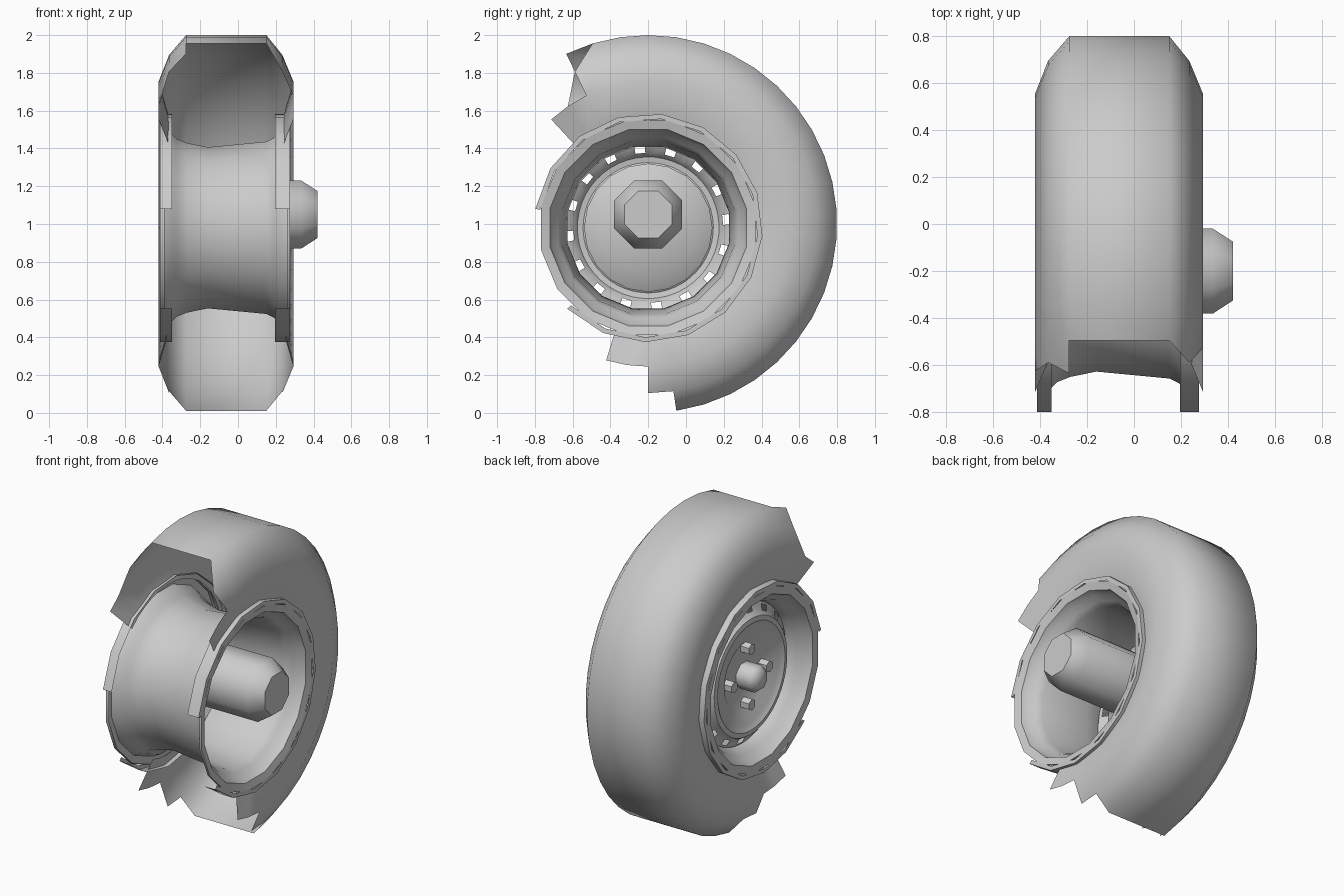
import bpy, bmesh, math
from math import sin, cos, radians

cube = bpy.data.objects.get("Cube")
if cube:
    bpy.data.objects.remove(cube, do_unlink=True)

grey = bpy.data.materials.new("plain_grey")
grey.use_nodes = True
GREY = (0.6, 0.6, 0.6, 1)
grey.diffuse_color = GREY
grey.node_tree.nodes["Principled BSDF"].inputs["Base Color"].default_value = GREY

CY = -0.2            # wheel axis in y
TYRE_Z, RIM_Z, AXLE_Z = 1.0, 0.98, 1.05


def point(x, r, a, cz, cy=CY):
    """Point at angle a, measured from the top towards the front."""
    return (x, cy - r * sin(a), cz + r * cos(a))


def finish(name, bm, smooth):
    bmesh.ops.remove_doubles(bm, verts=bm.verts, dist=0.0005)
    loose = [v for v in bm.verts if not v.link_faces]
    bmesh.ops.delete(bm, geom=loose, context='VERTS')
    bmesh.ops.recalc_face_normals(bm, faces=bm.faces)
    me = bpy.data.meshes.new(name)
    bm.to_mesh(me)
    bm.free()
    me.materials.append(grey)
    ob = bpy.data.objects.new(name, me)
    bpy.context.collection.objects.link(ob)
    bpy.ops.object.select_all(action='DESELECT')
    ob.select_set(True)
    bpy.context.view_layer.objects.active = ob
    bpy.ops.object.shade_smooth_by_angle(angle=radians(smooth))
    return ob


def revolve(name, profile, n, cz, start=0, span=360, keep=None, smooth=40, cy=CY):
    """Sweep (x, radius) points round the axle; keep() gives 4, 3 or 0 corners."""
    bm = bmesh.new()
    rings = [[bm.verts.new(point(x, r, radians(start + span * k / n), cz, cy))
              for k in range(n + 1)] for x, r in profile]
    for band, (lo, hi) in enumerate(zip(rings, rings[1:])):
        for k in range(n):
            quad = [lo[k], lo[k + 1], hi[k + 1], hi[k]]
            corners = keep(band, k) if keep else 4
            if corners == 4:
                bm.faces.new(quad)
            elif corners == 3:            # torn corner
                bm.faces.new([lo[k], hi[k + 1], hi[k]])
    return finish(name, bm, smooth)


# Tyre carcass: a thin shell torn open at the front
tyre_profile = [(-0.36, 0.55), (-0.42, 0.755), (-0.365, 0.895), (-0.275, 1.0),
                (0.15, 1.0), (0.235, 0.895), (0.293, 0.755), (0.235, 0.55)]
tears = [(5, 19), (4, 21), (3, 22), (2, 22), (3, 22), (3, 21), (5, 19)]


def tyre_keep(band, k):
    first, last = tears[band]
    if band == 4 and k == first - 1:
        return 3
    return 0 if first <= k < last else 4


def torn_tyre():
    ob = revolve("tyre", tyre_profile, 42, TYRE_Z, keep=tyre_keep, smooth=75)
    # Sharp torn corner on the outer shoulder
    bm = bmesh.new()
    bm.from_mesh(ob.data)
    step = 2 * math.pi / 42
    for v in bm.verts:
        target = point(-0.365, 0.895, 4 * step, TYRE_Z)
        if (v.co - type(v.co)(target)).length < 0.001:
            v.co = point(-0.365, 0.895, 3 * step, TYRE_Z)
    bmesh.ops.remove_doubles(bm, verts=bm.verts, dist=0.0005)
    bm.to_mesh(ob.data)
    bm.free()


torn_tyre()

# Rim: drop-centre barrel with a rolled lip at each end
rim_profile = [(-0.39, 0.58), (-0.412, 0.58), (-0.405, 0.53), (-0.35, 0.505),
               (-0.325, 0.48), (-0.27, 0.458), (-0.16, 0.435), (0.15, 0.465),
               (0.19, 0.485), (0.22, 0.515), (0.262, 0.53), (0.275, 0.58), (0.26, 0.58)]
revolve("rim_barrel", rim_profile, 16, RIM_Z, start=11.25)

# Outer flange bands, broken away at the front
for name, inner, outer in (("inner_flange", 0.195, 0.275), ("outer_flange", -0.35, -0.412)):
    revolve(name, [(inner, 0.606), (outer, 0.606), (outer, 0.58)], 14, RIM_Z,
            start=135, span=305.5)

# Wheel disc with sixteen vent slots along its edge
disc_profile = [(-0.265, 0.447), (-0.275, 0.432), (-0.29, 0.397), (-0.325, 0.375),
                (-0.33, 0.345), (-0.305, 0.31), (-0.29, 0.22), (-0.275, 0.2), (-0.275, 0)]
revolve("wheel_disc", disc_profile, 48, RIM_Z, start=2.25,
        keep=lambda band, k: 0 if band == 1 and k % 3 == 0 else 4)

# Brake drum behind the disc
revolve("brake_drum", [(-0.31, 0.34), (-0.25, 0.34), (-0.2, 0.25), (-0.17, 0.0)], 20, RIM_Z)

# Axle stub with a chamfered end
R8 = 1 / cos(radians(22.5))
revolve("axle", [(-0.25, 0), (-0.25, 0.18 * R8), (0.335, 0.18 * R8), (0.42, 0.125 * R8), (0.42, 0)],
        8, AXLE_Z, start=22.5, smooth=46)

# Hub cap and wheel nuts
revolve("hub_cap", [(-0.26, 0.085), (-0.375, 0.085), (-0.405, 0.06), (-0.415, 0)],
        8, RIM_Z, start=22.5, smooth=50)
for i in range(4):
    a = i * math.pi / 2
    revolve(f"wheel_nut_{i + 1}", [(-0.26, 0.037), (-0.335, 0.037), (-0.335, 0)], 6,
            RIM_Z + 0.18 * cos(a), smooth=30, cy=CY - 0.18 * sin(a))
